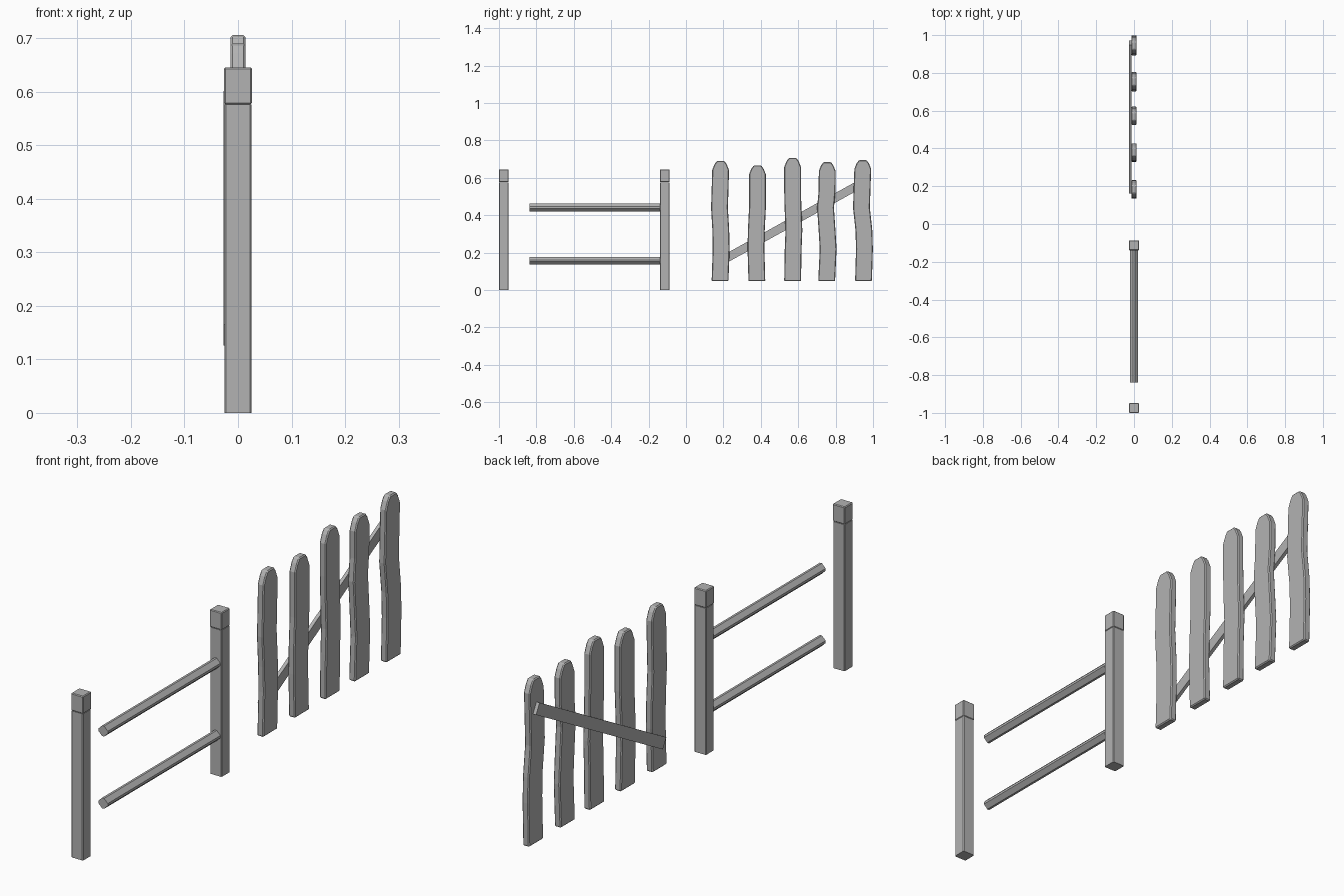
import bpy, bmesh, math
from mathutils import Matrix

cube = bpy.data.objects.get("Cube")
if cube:
    bpy.data.objects.remove(cube, do_unlink=True)

# Single weathered grey colour
grey = bpy.data.materials.new("weathered_grey")
colour = (0.45, 0.45, 0.45, 1)
grey.diffuse_color = colour
grey.use_nodes = True
grey.node_tree.nodes["Principled BSDF"].inputs["Base Color"].default_value = colour


def finish(name, bm):
    bmesh.ops.recalc_face_normals(bm, faces=bm.faces)
    mesh = bpy.data.meshes.new(name)
    bm.to_mesh(mesh)
    bm.free()
    mesh.materials.append(grey)
    obj = bpy.data.objects.new(name, mesh)
    bpy.context.collection.objects.link(obj)
    return obj


def add_bevel(obj, width):
    mod = obj.modifiers.new("edge_chamfer", 'BEVEL')
    mod.width = width
    mod.segments = 1
    mod.limit_method = 'ANGLE'
    mod.angle_limit = math.radians(40)


def box(name, centre, size, tilt=0.0):
    bm = bmesh.new()
    bmesh.ops.create_cube(bm, size=1, matrix=Matrix.Translation(centre)
                          @ Matrix.Rotation(tilt, 4, 'X')
                          @ Matrix.Diagonal((*size, 1)))
    return bm


def extrude_outline(name, points, offset):
    bm = bmesh.new()
    face = bm.faces.new([bm.verts.new(p) for p in points])
    new = bmesh.ops.extrude_face_region(bm, geom=[face], use_keep_orig=True)
    bmesh.ops.translate(bm, vec=offset, verts=[
        v for v in new["geom"] if isinstance(v, bmesh.types.BMVert)])
    return finish(name, bm)


# Posts with chamfered long edges, and slightly wider caps
POST_TOP = 0.576
for label, y in (("front", -0.974), ("middle", -0.113)):
    bm = box("post", (0, y, POST_TOP / 2), (0.051, 0.051, POST_TOP))
    upright = [e for e in bm.edges
               if abs(e.verts[0].co.z - e.verts[1].co.z) > 0.1]
    bmesh.ops.bevel(bm, geom=upright, offset=0.003, segments=1, affect='EDGES')
    finish(label + "_post", bm)
    cap = finish(label + "_post_cap",
                 box("cap", (0, y, 0.611), (0.053, 0.052, 0.069)))
    add_bevel(cap, 0.003)

# Rails: square bars standing on a chamfered edge
OUT, FLAT = 0.0205, 0.0045
for label, z in (("lower", 0.157), ("upper", 0.441)):
    corner = [(FLAT, OUT), (OUT, FLAT), (OUT, -FLAT), (FLAT, -OUT)]
    section = corner + [(-a, -b) for a, b in corner]
    extrude_outline(label + "_rail",
                    [(a, -0.838, z + b) for a, b in section], (0, 0.708, 0))

# Wavy pickets: foot centre, tip height, sideways drift at rising heights
LEVELS = (0.047, 0.22, 0.32, 0.44, 0.53)
pickets = [
    (0.182, 0.690, (0, 0.006, 0.004, -0.003, 0), 0.003),
    (0.379, 0.666, (0, -0.005, -0.003, 0.003, 0.003), 0.003),
    (0.570, 0.706, (0, 0.003, 0.007, 0.002, 0), 0.0),
    (0.752, 0.684, (0, 0.008, 0.002, -0.006, 0.002), 0.003),
    (0.949, 0.695, (0, 0.005, 0.002, -0.011, -0.008), -0.004),
]
HALF = 0.045
for i, (y, tip, drift, top) in enumerate(pickets, 1):
    rows = [(y + d, z, HALF) for d, z in zip(drift, LEVELS)]
    rows += [(y + top, tip - 0.048, HALF), (y + top, tip - 0.018, 0.033),
             (y + top, tip, 0.02)]
    outline = [(c + h, z) for c, z, h in rows]
    outline += [(c - h, z) for c, z, h in reversed(rows)]
    picket = extrude_outline(f"picket_{i}",
                             [(-0.014, a, z) for a, z in outline], (0.028, 0, 0))
    add_bevel(picket, 0.004)

# Diagonal brace behind the pickets
finish("diagonal_brace", box("brace", (-0.0205, 0.566, 0.364),
                             (0.014, 0.90, 0.045), math.radians(29)))
